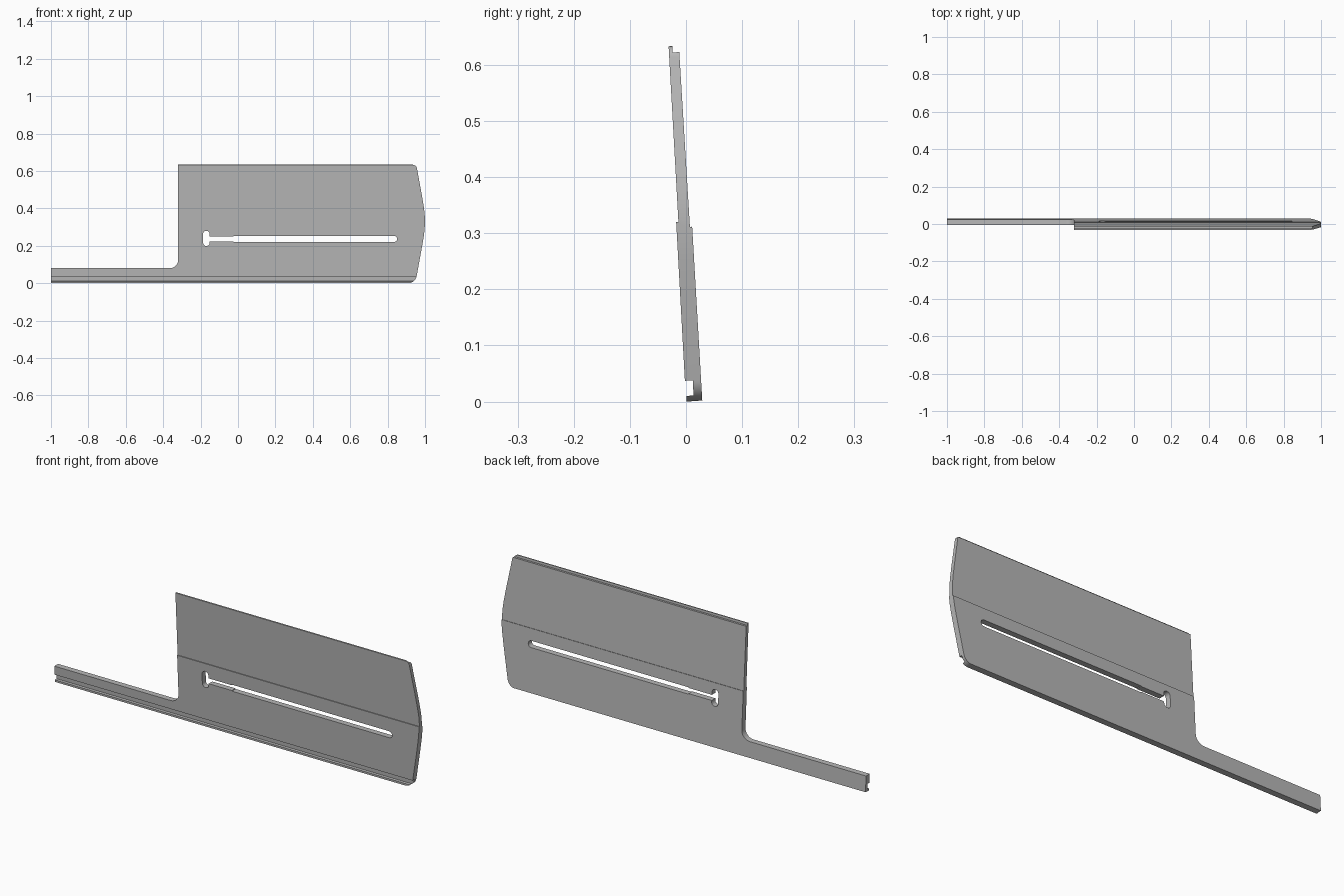
import bpy, bmesh
from math import sin, cos, radians
from mathutils import Vector

if "Cube" in bpy.data.objects:
    bpy.data.objects.remove(bpy.data.objects["Cube"])


def arc(cx, cz, r, a0, a1, n=10):
    angles = [radians(a0 + (a1 - a0) * i / n) for i in range(n + 1)]
    return [(cx + r * cos(a), cz + r * sin(a)) for a in angles]


def prism(name, points, move):
    """Extrude a closed list of 3D points along move."""
    bm = bmesh.new()
    face = bm.faces.new([bm.verts.new(p) for p in points])
    ext = bmesh.ops.extrude_face_region(bm, geom=[face])
    verts = [v for v in ext["geom"] if isinstance(v, bmesh.types.BMVert)]
    bmesh.ops.translate(bm, verts=verts, vec=Vector(move))
    bmesh.ops.recalc_face_normals(bm, faces=bm.faces)
    mesh = bpy.data.meshes.new(name)
    bm.to_mesh(mesh)
    bm.free()
    obj = bpy.data.objects.new(name, mesh)
    bpy.context.collection.objects.link(obj)
    return obj


def outline_prism(name, xz):
    return prism(name, [(x, -0.1, z) for x, z in xz], (0, 0.2, 0))


def cut(obj, cutter, operation):
    cutter.hide_render = True
    mod = obj.modifiers.new("cut", "BOOLEAN")
    mod.operation, mod.solver, mod.object = operation, "EXACT", cutter
    bpy.context.view_layer.objects.active = obj
    bpy.ops.object.modifier_apply(modifier=mod.name)
    bpy.data.objects.remove(cutter)


# Leaning cross-section: bottom lip, front groove, thick base, thin upper leaf, top rebate
section = [(0.001, 0), (0.029, 0.002), (0.011, 0.312), (0.007, 0.311),
           (-0.012, 0.623), (-0.024, 0.622), (-0.0245, 0.634), (-0.031, 0.633),
           (-0.0135, 0.32), (-0.0175, 0.32), (-0.002, 0.037), (0.012, 0.038),
           (0.0135, 0.011), (0.0005, 0.01)]
plate = prism("slotted_plate", [(-1, y, z) for y, z in section], (2.05, 0, 0))

# Outer shape: long arm, filleted inner corner, bowed right end
shape = [(-1.1, -0.02), (0.91, -0.02)]
shape += arc(0.91, 0.046, 0.046, -90, -8)
shape += [(0.983, 0.19), (0.993, 0.25), (0.998, 0.29), (1, 0.33),
          (0.998, 0.37), (0.993, 0.41), (0.983, 0.47)]
shape += arc(0.935, 0.611, 0.022, 8, 90)
shape += [(0.935, 0.7), (-0.32, 0.7)]
shape += arc(-0.365, 0.125, 0.045, 0, -90)
shape += [(-1.1, 0.08)]
cut(plate, outline_prism("shape_cutter", shape), "INTERSECT")

# Long slot, slightly narrower beside the keyhole
slot = [(-0.17, 0.223), (-0.025, 0.223), (-0.025, 0.22)]
slot += arc(0.834, 0.2365, 0.0165, -90, 90)
slot += [(-0.025, 0.253), (-0.025, 0.25), (-0.17, 0.25)]
cut(plate, outline_prism("slot_cutter", slot), "DIFFERENCE")

# Upright rounded keyhole at the slot's end
keyhole = arc(-0.169, 0.263, 0.0175, 0, 180) + arc(-0.169, 0.216, 0.0175, 180, 360)
cut(plate, outline_prism("keyhole_cutter", keyhole), "DIFFERENCE")

# Plain grey finish
grey = bpy.data.materials.new("plain grey")
grey.use_nodes = True
color = (0.48, 0.48, 0.48, 1)
grey.diffuse_color = color
grey.node_tree.nodes["Principled BSDF"].inputs["Base Color"].default_value = color
plate.data.materials.clear()
plate.data.materials.append(grey)

bpy.ops.object.select_all(action="DESELECT")
plate.select_set(True)
bpy.context.view_layer.objects.active = plate
bpy.ops.object.shade_smooth_by_angle(angle=radians(25))
